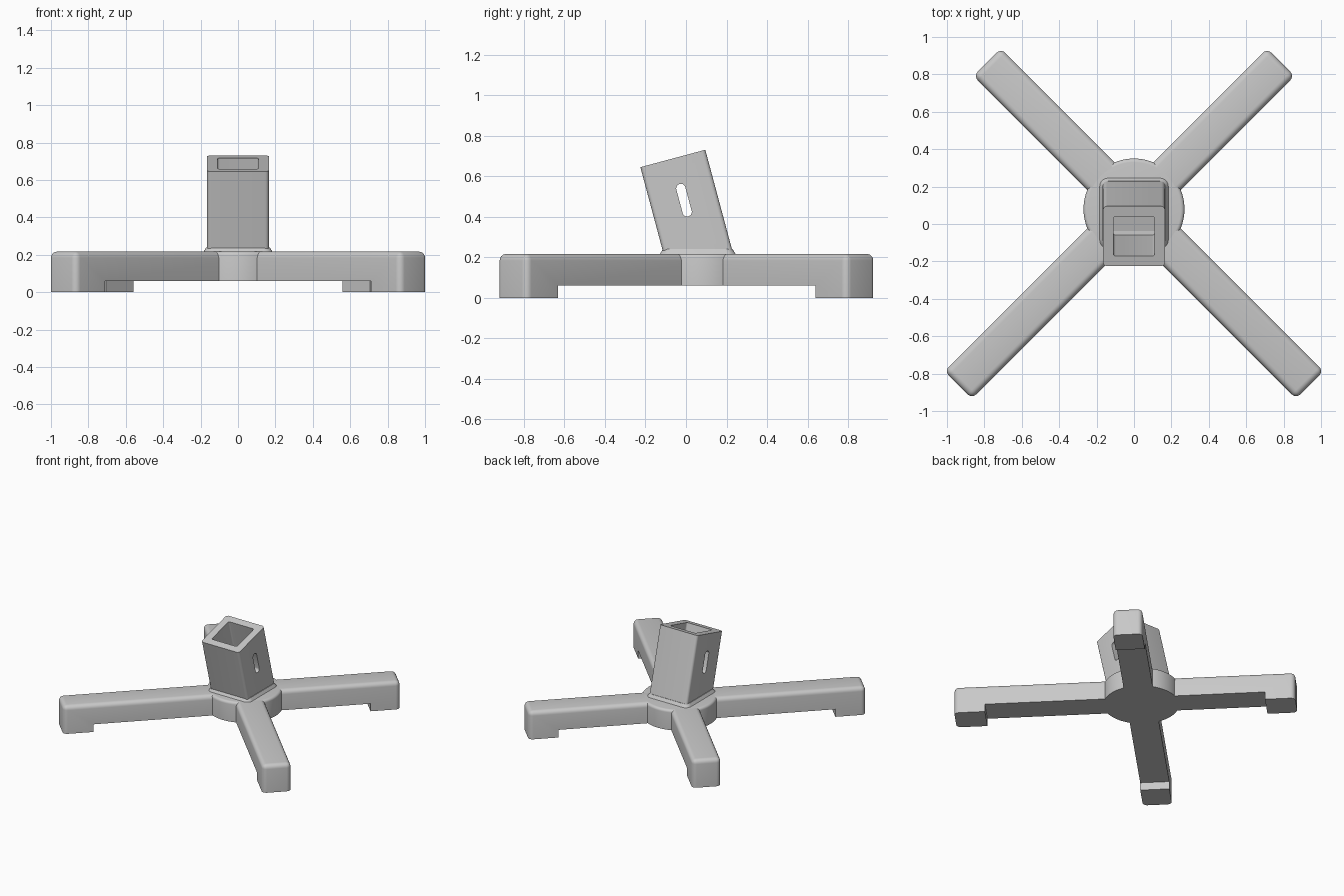
import bpy, bmesh, math
from mathutils import Matrix, Vector

cube = bpy.data.objects.get("Cube")
if cube:
    bpy.data.objects.remove(cube, do_unlink=True)

# Single grey plastic
grey = bpy.data.materials.new("light grey plastic")
grey.use_nodes = True
colour = (0.58, 0.58, 0.58, 1)
grey.diffuse_color = colour
grey.node_tree.nodes["Principled BSDF"].inputs["Base Color"].default_value = colour

HUB_Y = 0.08
BOTTOM, TOP = 0.06, 0.217
ROUND = 0.033


def finish(name, bm, matrix=Matrix()):
    bmesh.ops.recalc_face_normals(bm, faces=bm.faces)
    bm.transform(matrix)
    mesh = bpy.data.meshes.new(name)
    bm.to_mesh(mesh)
    bm.free()
    mesh.materials.append(grey)
    obj = bpy.data.objects.new(name, mesh)
    bpy.context.collection.objects.link(obj)
    return obj


def smooth(obj):
    bpy.ops.object.select_all(action="DESELECT")
    obj.select_set(True)
    bpy.context.view_layer.objects.active = obj
    bpy.ops.object.shade_smooth_by_angle(angle=math.radians(35))


def prism(outline, direction):
    """Closed outline of 3D points, extruded along a direction."""
    bm = bmesh.new()
    face = bm.faces.new([bm.verts.new(p) for p in outline])
    new = bmesh.ops.extrude_face_region(bm, geom=[face])["geom"]
    verts = [v for v in new if isinstance(v, bmesh.types.BMVert)]
    bmesh.ops.translate(bm, verts=verts, vec=direction)
    return bm


def round_edges(bm, rule, radius):
    edges = [e for e in bm.edges if rule(*e.verts)]
    bmesh.ops.bevel(bm, geom=edges, offset=radius, segments=5,
                    profile=0.5, affect="EDGES", clamp_overlap=True)


def upright(a, b):
    return abs(a.co.z - b.co.z) > 1e-4


def block(width, depth, z0, z1, radius):
    """Box centred in x and y with rounded upright edges."""
    x, y = width / 2, depth / 2
    bm = prism([(-x, -y, z0), (x, -y, z0), (x, y, z0), (-x, y, z0)], (0, 0, z1 - z0))
    round_edges(bm, upright, radius)
    return bm


# Round hub
hub_bm = bmesh.new()
bmesh.ops.create_cone(hub_bm, cap_ends=True, segments=96, radius1=0.27, radius2=0.27,
                      depth=TOP - BOTTOM)
round_edges(hub_bm, lambda a, b: a.co.z > 0 and b.co.z > 0, 0.02)
smooth(finish("hub", hub_bm, Matrix.Translation((0, HUB_Y, (TOP + BOTTOM) / 2))))


# Legs with a foot at the outer end
def leg(name, angle, length, foot):
    half = 0.104
    inner = length - foot
    side = [(0, BOTTOM), (inner, BOTTOM), (inner, 0), (length, 0), (length, TOP), (0, TOP)]
    bm = prism([(r, -half, z) for r, z in side], (0, 2 * half, 0))

    def outer_edge(a, b):
        on_top = min(a.co.z, b.co.z) > TOP - 1e-4 and max(a.co.x, b.co.x) > 1e-4
        at_end = min(a.co.x, b.co.x) > length - 1e-4 and upright(a, b)
        return on_top or at_end

    round_edges(bm, outer_edge, ROUND)
    turn = Matrix.Rotation(math.radians(angle), 4, "Z")
    smooth(finish(name, bm, Matrix.Translation((0, HUB_Y, 0)) @ turn))


leg("back_left_leg", 45, 1.11, 0.215)
leg("back_right_leg", 135, 1.11, 0.215)
leg("front_right_leg", 225, 1.33, 0.22)
leg("front_left_leg", 315, 1.33, 0.22)

# Sloped collar round the socket base
collar_bm = block(0.39, 0.40, TOP - 0.02, 0.24, 0.045)
for v in collar_bm.verts:
    if v.co.z > TOP:
        v.co.x *= 0.87
        v.co.y *= 0.86
    v.co.y += 0.058
smooth(finish("socket_collar", collar_bm))

# Leaning square socket, hollow from the top, slotted through both sides
lean = Matrix.Translation((0, -0.065, 0.688)) @ Matrix.Rotation(math.radians(15), 4, "X")
socket = finish("socket", block(0.33, 0.332, -0.56, 0, 0.02), lean)
hollow = finish("hollow_cutter", block(0.22, 0.22, -0.44, 0.1, 0.012), lean)

slot_outline = []
for i in range(24):
    a = math.tau * (i + 0.5) / 24
    end = math.copysign(0.06, math.sin(a))
    slot_outline.append((-0.3, 0.023 * math.cos(a), -0.213 + end + 0.023 * math.sin(a)))
slot = finish("slot_cutter", prism(slot_outline, (0.6, 0, 0)), lean)

bpy.ops.object.select_all(action="DESELECT")
bpy.context.view_layer.objects.active = socket
socket.select_set(True)
for cutter in (hollow, slot):
    cutter.hide_render = True
    mod = socket.modifiers.new("cut", "BOOLEAN")
    mod.operation = "DIFFERENCE"
    mod.solver = "EXACT"
    mod.object = cutter
    bpy.ops.object.modifier_apply(modifier=mod.name)
    bpy.data.objects.remove(cutter, do_unlink=True)
smooth(socket)
